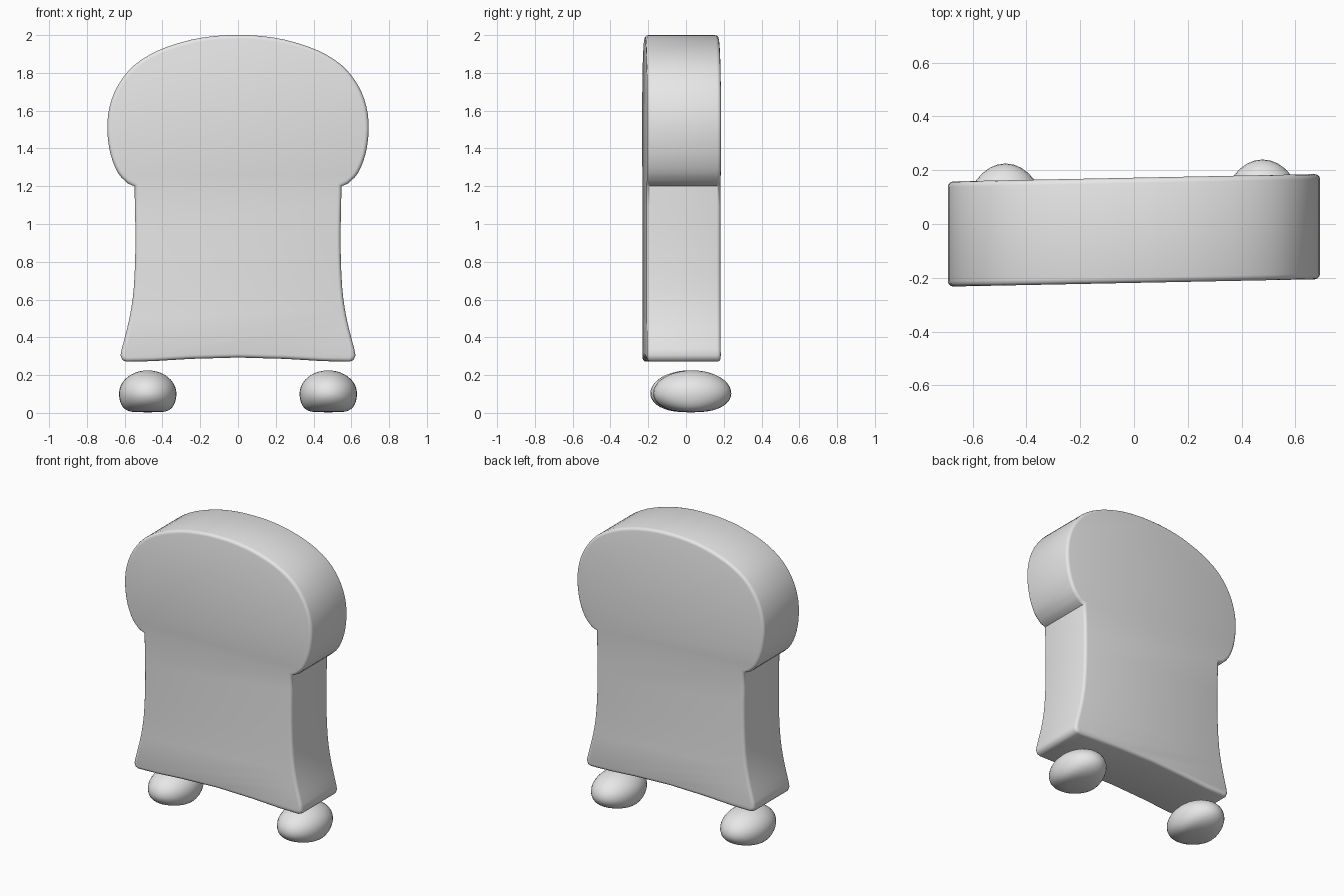
import bpy, bmesh, math
from mathutils import Vector

if "Cube" in bpy.data.objects:
    bpy.data.objects.remove(bpy.data.objects["Cube"])

grey = bpy.data.materials.new("light_grey")
grey.diffuse_color = (0.8, 0.8, 0.8, 1)
grey.use_nodes = True
grey.node_tree.nodes["Principled BSDF"].inputs["Base Color"].default_value = grey.diffuse_color


def finish(bm, name, angle):
    bmesh.ops.recalc_face_normals(bm, faces=bm.faces)
    mesh = bpy.data.meshes.new(name)
    bm.to_mesh(mesh)
    bm.free()
    mesh.materials.append(grey)
    obj = bpy.data.objects.new(name, mesh)
    bpy.context.collection.objects.link(obj)
    bpy.context.view_layer.objects.active = obj
    obj.select_set(True)
    bpy.ops.object.shade_smooth_by_angle(angle=math.radians(angle))
    obj.select_set(False)


def spline(pts, steps=3):
    """Catmull-Rom curve through the points."""
    p = [Vector(q) for q in pts]
    p = [2 * p[0] - p[1]] + p + [2 * p[-1] - p[-2]]
    out = []
    for a, b, c, d in zip(p, p[1:], p[2:], p[3:]):
        for i in range(steps):
            t = i / steps
            out.append(0.5 * (2 * b + (c - a) * t + (2 * a - 5 * b + 4 * c - d) * t * t
                              + (3 * b - a - 3 * c + d) * t ** 3))
    return out + [p[-2]]


# Bread slice: half outline, mirrored and extruded
bottom = [(0, 0.293), (0.25, 0.286), (0.45, 0.274), (0.59, 0.271)]
corner = [(0.612, 0.28), (0.622, 0.305)]
side = [(0.615, 0.34), (0.575, 0.5), (0.552, 0.66), (0.543, 0.9), (0.548, 1.2)]
crown = [(0.585, 1.215), (0.635, 1.27), (0.675, 1.37), (0.692, 1.5), (0.68, 1.62),
         (0.635, 1.735), (0.55, 1.84), (0.42, 1.92), (0.25, 1.975), (0.1, 1.997), (0, 2.0)]
half = [Vector(q) for q in bottom + corner] + spline(side) + spline(crown)
outline = half + [Vector((-q.x, q.y)) for q in reversed(half[1:-1])]

FRONT, BACK = -0.219, 0.172
bm = bmesh.new()
front = bm.faces.new([bm.verts.new((q.x, FRONT, q.y)) for q in outline])
new = bmesh.ops.extrude_face_region(bm, geom=[front], use_keep_orig=True)["geom"]
for v in new:
    if isinstance(v, bmesh.types.BMVert):
        v.co.y = BACK
bmesh.ops.recalc_face_normals(bm, faces=bm.faces)

# Rounded rim around both large faces
rim = [e for e in bm.edges if abs(e.verts[0].co.y - e.verts[1].co.y) < 1e-5]
bmesh.ops.bevel(bm, geom=rim, offset=0.02, segments=3, profile=0.5,
                affect='EDGES', clamp_overlap=False)

# Slight skew of the slice
for v in bm.verts:
    v.co.y += 0.02 * v.co.x
finish(bm, "bread_slice", 50)


# Feet: flattened egg shapes with a broad underside
def foot(name, x, y):
    bm = bmesh.new()
    bmesh.ops.create_uvsphere(bm, u_segments=32, v_segments=20, radius=1)
    for v in bm.verts:
        c = v.co.copy()
        r = math.hypot(c.x, c.y)
        widen = r ** -0.6 if c.z < 0 and r > 0.01 else 1
        lengthen = r ** -0.2 if c.z < 0 and r > 0.01 else 1
        height = 0.122 if c.z > 0 else 0.1
        v.co = (x + 0.152 * c.x * widen, y + 0.207 * c.y * lengthen, 0.103 + height * c.z)
    finish(bm, name, 60)


foot("left_foot", -0.478, 0.018)
foot("right_foot", 0.478, 0.033)
